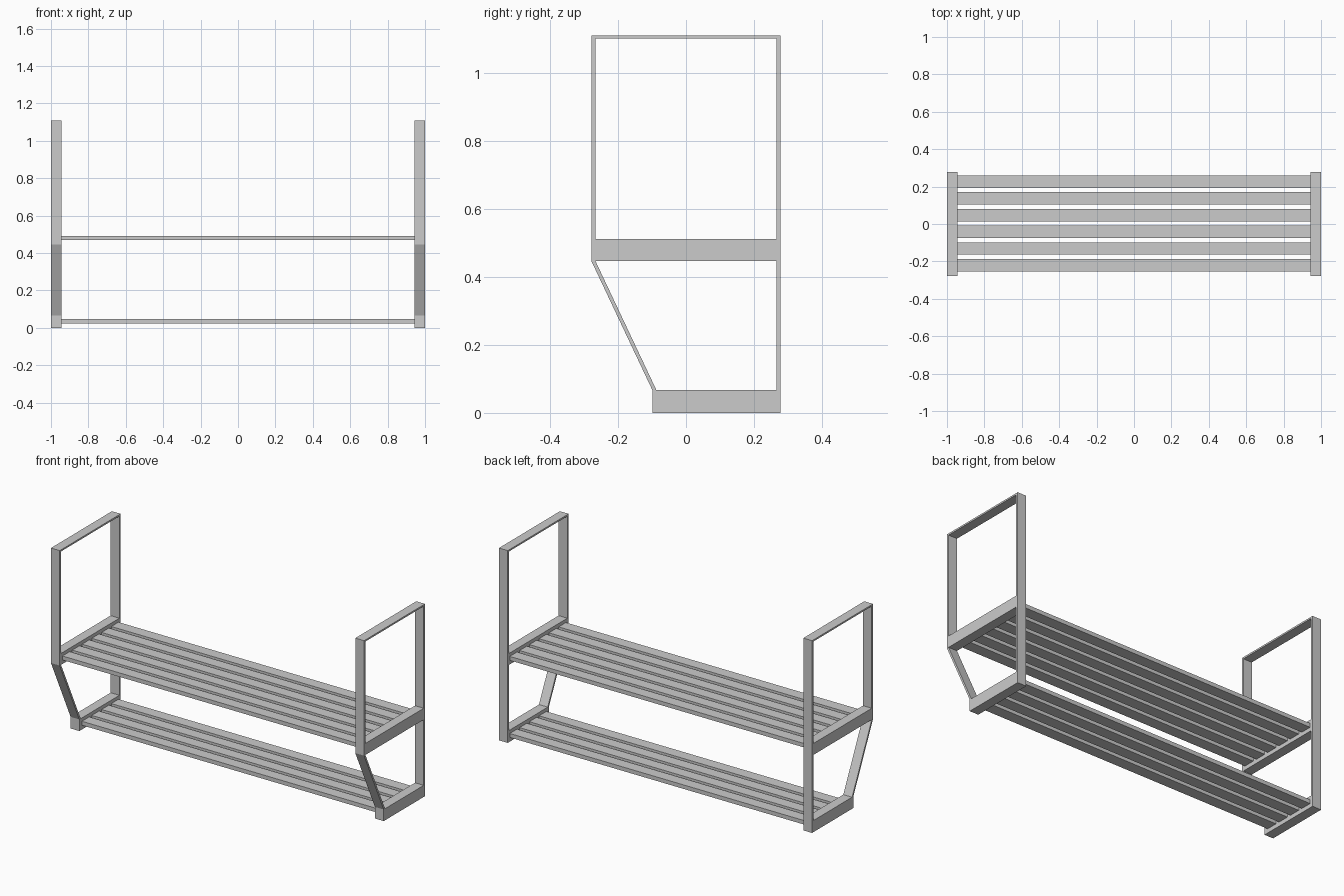
import bpy, bmesh

if "Cube" in bpy.data.objects:
    bpy.data.objects.remove(bpy.data.objects["Cube"])

X_IN, X_OUT = 0.944, 1.0      # side frame inner / outer faces
Y = 0.278                     # half depth
T = 0.012                     # flat bar thickness
MID_LO, MID_HI = 0.446, 0.512
LOW_HI, LOW_FRONT = 0.067, -0.099
TOP = 1.11


def prism(name, profile, x0, x1):
    """Extrude a closed (y, z) profile along x."""
    bm = bmesh.new()
    face = bm.faces.new([bm.verts.new((x0, y, z)) for y, z in profile])
    ext = bmesh.ops.extrude_face_region(bm, geom=[face])
    moved = [v for v in ext["geom"] if isinstance(v, bmesh.types.BMVert)]
    bmesh.ops.translate(bm, verts=moved, vec=(x1 - x0, 0, 0))
    bmesh.ops.recalc_face_normals(bm, faces=bm.faces)
    mesh = bpy.data.meshes.new(name)
    bm.to_mesh(mesh)
    bm.free()
    obj = bpy.data.objects.new(name, mesh)
    bpy.context.collection.objects.link(obj)
    return obj


def rect(y0, y1, z0, z1):
    return [(y0, z0), (y1, z0), (y1, z1), (y0, z1)]


# Side frame parts, one pair per end
frame_parts = {
    "back_post": rect(Y - T, Y, 0, TOP - T * 0.8),
    "front_post": rect(-Y, -Y + T, MID_LO, TOP - T * 0.8),
    "top_bar": rect(-Y, Y, TOP - T * 0.8, TOP),
    "shelf_rail": rect(-Y + T, Y - T, MID_LO, MID_HI),
    "bottom_rail": rect(LOW_FRONT, Y - T, 0, LOW_HI),
    "slanted_leg": [(-Y, MID_LO), (LOW_FRONT, LOW_HI),
                    (LOW_FRONT + T, LOW_HI), (-Y + T, MID_LO)],
}
for name, profile in frame_parts.items():
    for side, sign in (("right", 1), ("left", -1)):
        prism(f"{name}_{side}", profile, sign * X_IN, sign * X_OUT)

# Slats of the two shelves, counted from the back
for shelf, count, z in (("upper", 6, 0.469), ("lower", 4, 0.024)):
    for i in range(count):
        y = 0.226 - i * 0.0892
        prism(f"{shelf}_slat_{i + 1}", rect(y - 0.033, y + 0.033, z, z + 0.023), -X_IN, X_IN)
